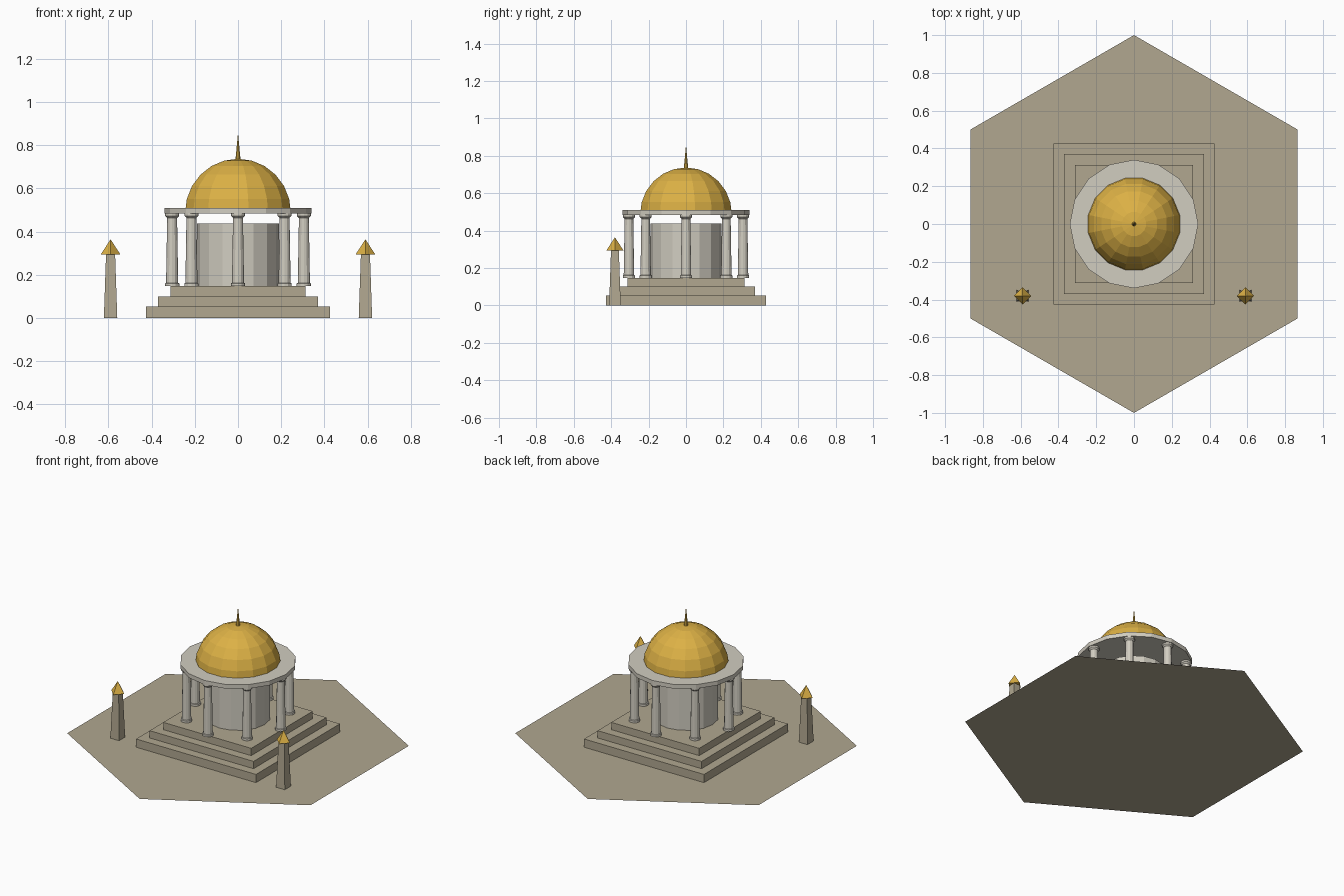
import bpy, bmesh
from math import sin, cos, pi, radians

cube = bpy.data.objects.get("Cube")
if cube:
    bpy.data.objects.remove(cube, do_unlink=True)


def material(name, rgb):
    m = bpy.data.materials.new(name)
    m.use_nodes = True
    m.diffuse_color = (*rgb, 1)
    for node in m.node_tree.nodes:
        if node.type == 'BSDF_PRINCIPLED':
            node.inputs["Base Color"].default_value = (*rgb, 1)
    return m


STONE = material("tan stone", (0.44, 0.39, 0.28))
MARBLE = material("pale marble", (0.64, 0.61, 0.53))
GOLD = material("gold", (0.72, 0.44, 0.06))


def turned(name, profile, sides, mat, at=(0, 0), turn=0.0):
    """Flat-sided turned solid from (radius, height) points, bottom to top."""
    bm = bmesh.new()
    rings = []
    for r, z in profile:
        if r == 0:
            rings.append([bm.verts.new((0, 0, z))] * sides)
        else:
            angles = [2 * pi * i / sides + turn for i in range(sides)]
            rings.append([bm.verts.new((r * cos(a), r * sin(a), z)) for a in angles])
    for low, high in zip(rings, rings[1:]):
        for i in range(sides):
            j = (i + 1) % sides
            corners = [low[i], low[j], high[j], high[i]]
            bm.faces.new(list(dict.fromkeys(corners)))
    # Close the ends
    if profile[0][0] > 0:
        bm.faces.new(rings[0][::-1])
    if profile[-1][0] > 0 and len(rings) > 1:
        bm.faces.new(rings[-1])
    mesh = bpy.data.meshes.new(name)
    bm.to_mesh(mesh)
    bm.free()
    mesh.materials.append(mat)
    obj = bpy.data.objects.new(name, mesh)
    obj.location = (*at, 0)
    bpy.context.collection.objects.link(obj)
    return obj


def square(half):
    """Corner radius of a square with the given half width."""
    return half * 2 ** 0.5


# Hexagonal ground sheet
turned("ground", [(1, 0)], 6, STONE, turn=pi / 2)

# Square steps
levels = [0, 0.053, 0.1, 0.147]
for i, half in enumerate((0.427, 0.37, 0.313)):
    r = square(half)
    turned(f"step_{i + 1}", [(r, levels[i]), (r, levels[i + 1])], 4, STONE, turn=pi / 4)

# Inner chamber
turned("chamber", [(0.19, 0.147), (0.19, 0.437)], 16, MARBLE)

# Columns with round base and capital
column = [(0.033, 0.147), (0.033, 0.16), (0.028, 0.162),
          (0.023, 0.463), (0.032, 0.472), (0.032, 0.483)]
for i in range(8):
    a = i * pi / 4
    turned(f"column_{i + 1}", column, 12, MARBLE, at=(0.305 * cos(a), 0.305 * sin(a)))

# Roof slab, dome and spire
turned("roof_slab", [(0.34, 0.483), (0.34, 0.51)], 16, MARBLE)
dome = [(0.25 * cos(radians(t)), 0.487 + 0.25 * sin(radians(t))) for t in range(0, 90, 15)]
turned("dome", dome + [(0, 0.737)], 16, GOLD, turn=pi / 16)
turned("spire", [(0.012, 0.73), (0, 0.857)], 8, GOLD)

# Pair of obelisks with turned gold caps
for side, x in (("left", 0.59), ("right", -0.59)):
    spot = (x, -0.38)
    turned(f"obelisk_{side}", [(square(0.031), 0), (square(0.021), 0.294)], 4, STONE, spot, pi / 4)
    turned(f"obelisk_cap_{side}", [(0.046, 0.293), (0, 0.364)], 4, GOLD, spot)
